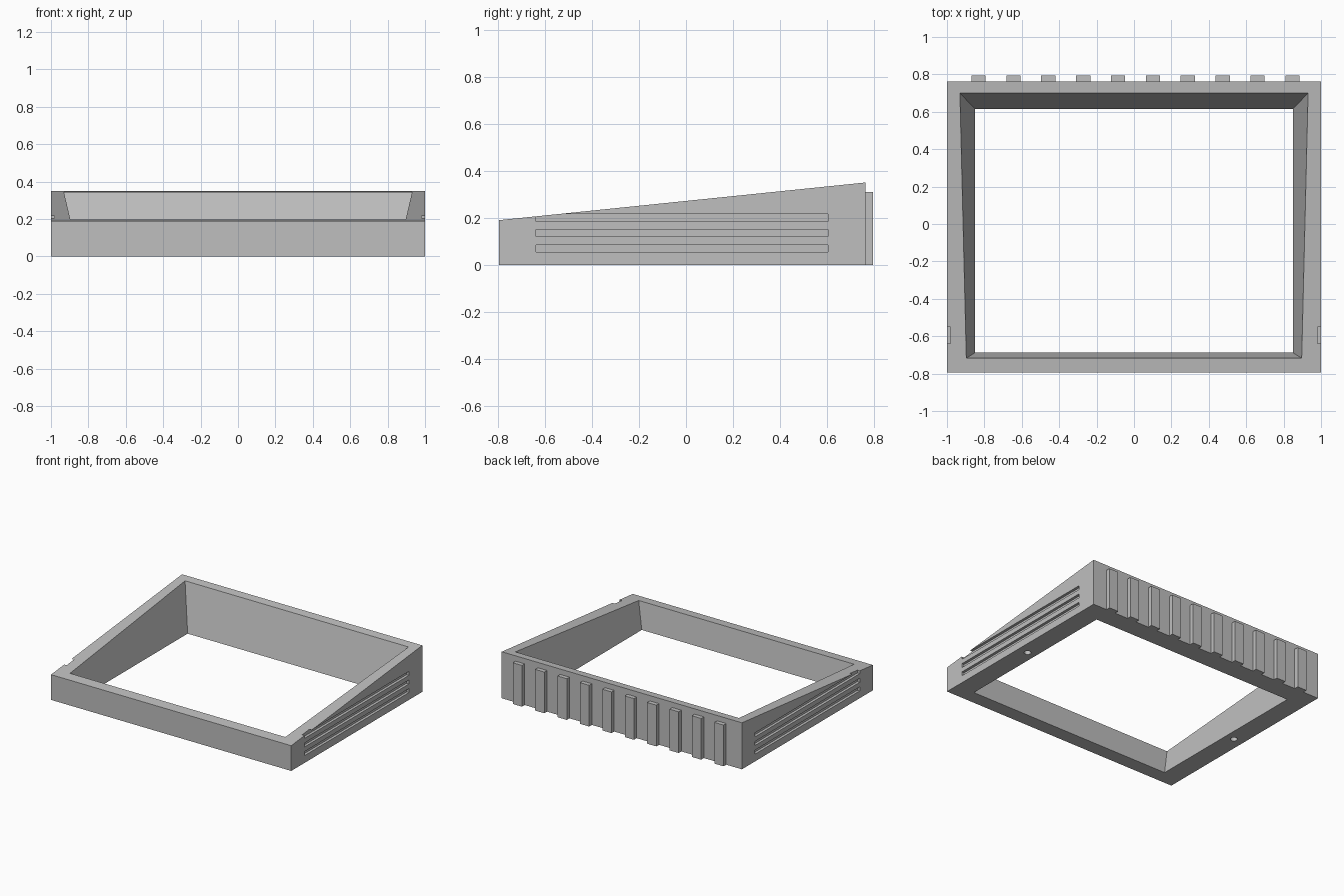
import bpy

old = bpy.data.objects.get("Cube")
if old:
    bpy.data.objects.remove(old, do_unlink=True)

grey = bpy.data.materials.new("plain grey")
grey.use_nodes = True
grey.diffuse_color = (0.52, 0.52, 0.52, 1)
grey.node_tree.nodes["Principled BSDF"].inputs["Base Color"].default_value = (0.52, 0.52, 0.52, 1)

FRONT, BACK, END = -0.795, 0.763, 0.795
FRONT_H, BACK_H = 0.19, 0.35


def hexahedron(name, bottom, top):
    """Solid between two four-cornered loops, each anticlockwise from above."""
    faces = [(3, 2, 1, 0), (4, 5, 6, 7)]
    faces += [(i, (i + 1) % 4, (i + 1) % 4 + 4, i + 4) for i in range(4)]
    mesh = bpy.data.meshes.new(name)
    mesh.from_pydata(bottom + top, [], faces)
    mesh.materials.append(grey)
    obj = bpy.data.objects.new(name, mesh)
    bpy.context.collection.objects.link(obj)
    return obj


def rectangle(x0, x1, y0, y1, z_front, z_back):
    return [(x0, y0, z_front), (x1, y0, z_front), (x1, y1, z_back), (x0, y1, z_back)]


def box(name, x0, x1, y0, y1, z0, z1):
    return hexahedron(name, rectangle(x0, x1, y0, y1, z0, z0), rectangle(x0, x1, y0, y1, z1, z1))


def opening_loop(z):
    """Outline of the flared opening at height z."""
    half = 0.85 + 0.235 * z
    return rectangle(-half, half, -0.688 - 0.15 * z, 0.615 + 0.247 * z, z, z)


# Wedge-shaped frame body
frame = hexahedron("sloped_frame", rectangle(-1, 1, FRONT, BACK, 0, 0),
                   rectangle(-1, 1, FRONT, BACK, FRONT_H, BACK_H))

# Flared opening through the middle
cutters = [hexahedron("opening_cutter", opening_loop(-0.1), opening_loop(0.5))]

for side in (-1, 1):
    # Three long grooves in each side
    for z in (0.055, 0.12, 0.185):
        x0, x1 = sorted((side * 0.98, side * 1.05))
        cutters.append(box("groove_cutter", x0, x1, -0.638, 0.605, z, z + 0.03))
    # Blind peg hole under each side
    bpy.ops.mesh.primitive_cylinder_add(vertices=24, radius=0.024, depth=0.2,
                                        location=(side * 0.92, -0.035, 0))
    hole = bpy.context.object
    hole.name = "peg_hole_cutter"
    hole.data.materials.append(grey)
    cutters.append(hole)

for cutter in cutters:
    cutter.hide_render = True
    cut = frame.modifiers.new("cut", 'BOOLEAN')
    cut.operation = 'DIFFERENCE'
    cut.solver = 'EXACT'
    cut.object = cutter

# Bake the cuts and remove the cutters
bpy.context.view_layer.update()
graph = bpy.context.evaluated_depsgraph_get()
baked = bpy.data.meshes.new_from_object(frame.evaluated_get(graph))
frame.modifiers.clear()
frame.data = baked
for cutter in cutters:
    bpy.data.objects.remove(cutter, do_unlink=True)

# Ten upright ribs on the back
for i in range(10):
    x = (i - 4.5) * 0.1865 + 0.008
    box(f"back_rib_{i + 1}", x - 0.038, x + 0.038, BACK, END, 0, 0.31)
